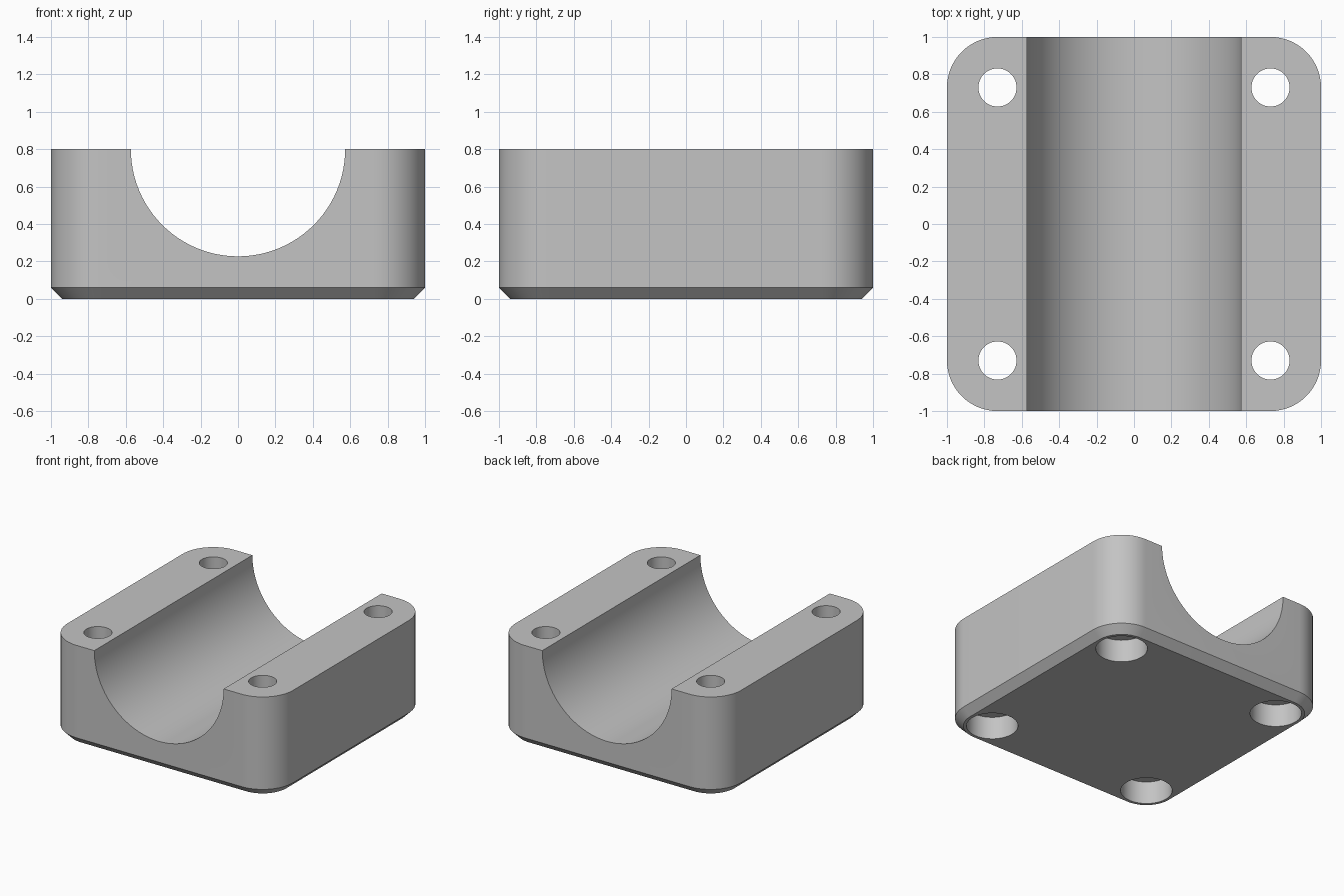
import bpy, bmesh, math
from mathutils import Matrix

if "Cube" in bpy.data.objects:
    bpy.data.objects.remove(bpy.data.objects["Cube"], do_unlink=True)

HEIGHT, CHAMFER, CORNER = 0.8, 0.06, 0.27
CENTRE = 1 - CORNER          # corner arcs and bolt holes share centres
TROUGH_R, HOLE_R, BORE_R, BORE_DEPTH = 0.573, 0.102, 0.187, 0.18

grey = bpy.data.materials.new("plain grey")
grey.use_nodes = True
colour = (0.55, 0.55, 0.55, 1)
grey.diffuse_color = colour
grey.node_tree.nodes["Principled BSDF"].inputs["Base Color"].default_value = colour


def make_object(name, bm):
    bmesh.ops.recalc_face_normals(bm, faces=bm.faces)
    mesh = bpy.data.meshes.new(name)
    bm.to_mesh(mesh)
    bm.free()
    mesh.materials.append(grey)
    obj = bpy.data.objects.new(name, mesh)
    bpy.context.collection.objects.link(obj)
    return obj


def ring(bm, z, radius, steps=16):
    """Rounded square outline at height z."""
    verts = []
    for q, (sx, sy) in enumerate([(1, 1), (-1, 1), (-1, -1), (1, -1)]):
        for i in range(steps + 1):
            a = (q + i / steps) * math.pi / 2
            verts.append(bm.verts.new((sx * CENTRE + radius * math.cos(a),
                                       sy * CENTRE + radius * math.sin(a), z)))
    return verts


def cylinder(bm, radius, depth, matrix, segments):
    bmesh.ops.create_cone(bm, cap_ends=True, segments=segments, radius1=radius,
                          radius2=radius, depth=depth, matrix=matrix)


# Block with rounded corners and a chamfered lower edge
bm = bmesh.new()
rings = [ring(bm, 0, CORNER - CHAMFER), ring(bm, CHAMFER, CORNER), ring(bm, HEIGHT, CORNER)]
for low, high in zip(rings, rings[1:]):
    for i in range(len(low)):
        j = (i + 1) % len(low)
        bm.faces.new((low[i], low[j], high[j], high[i]))
bm.faces.new(rings[0])
bm.faces.new(rings[-1])
block = make_object("clamp_block", bm)

# Half-round trough cutter, running front to back
cutters = []
bm = bmesh.new()
cylinder(bm, TROUGH_R, 3, Matrix.Translation((0, 0, HEIGHT)) @ Matrix.Rotation(math.pi / 2, 4, "X"), 96)
cutters.append(make_object("trough_cutter", bm))

# Bolt holes, then wider counterbores from below
for name, radius, low, high in (("bolt_hole_cutter", HOLE_R, -0.2, 1),
                                ("counterbore_cutter", BORE_R, -0.2, BORE_DEPTH)):
    bm = bmesh.new()
    for sx in (-1, 1):
        for sy in (-1, 1):
            spot = Matrix.Translation((sx * CENTRE, sy * CENTRE, (low + high) / 2))
            cylinder(bm, radius, high - low, spot, 48)
    cutters.append(make_object(name, bm))

bpy.context.view_layer.objects.active = block
for cutter in cutters:
    cut = block.modifiers.new(cutter.name, "BOOLEAN")
    cut.operation, cut.solver, cut.object = "DIFFERENCE", "EXACT", cutter
    bpy.ops.object.modifier_apply(modifier=cut.name)
    bpy.data.objects.remove(cutter, do_unlink=True)

# Smooth curved walls, crisp edges
bpy.ops.object.select_all(action="DESELECT")
block.select_set(True)
bpy.ops.object.shade_smooth_by_angle(angle=math.radians(30))
